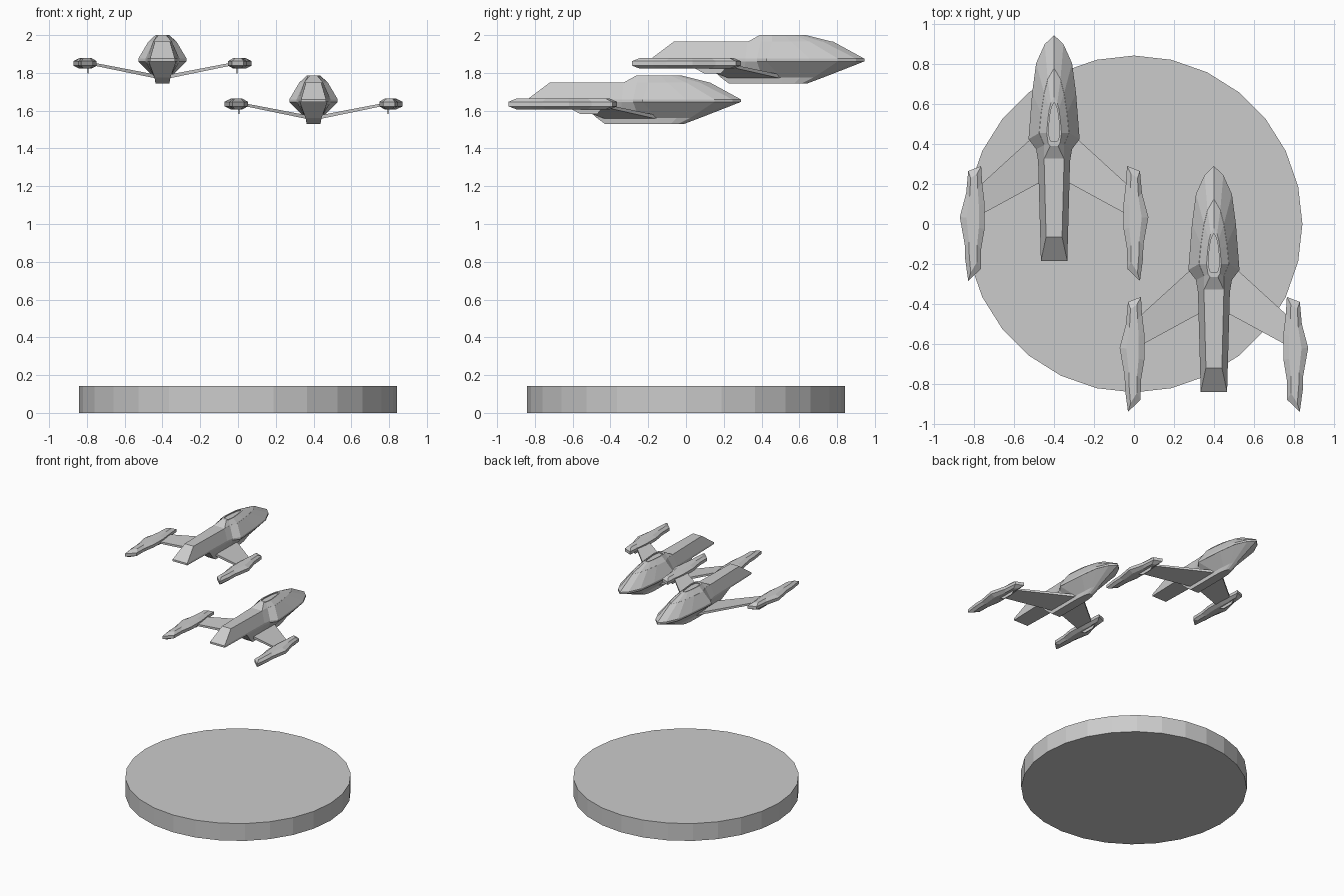
import bpy
import bmesh
from math import pi
from mathutils import Matrix

# Remove the default cube only
cube = bpy.data.objects.get("Cube")
if cube:
    bpy.data.objects.remove(cube, do_unlink=True)

# One plain grey finish for everything
grey = bpy.data.materials.new("plain_grey")
grey.use_nodes = True
colour = (0.6, 0.6, 0.6, 1)
grey.diffuse_color = colour
grey.node_tree.nodes["Principled BSDF"].inputs["Base Color"].default_value = colour


def finish(name, bm):
    """Turn a bmesh into flat shaded mesh data."""
    bmesh.ops.recalc_face_normals(bm, faces=bm.faces[:])
    mesh = bpy.data.meshes.new(name)
    bm.to_mesh(mesh)
    bm.free()
    mesh.materials.append(grey)
    return mesh


def place(name, mesh, location=(0, 0, 0)):
    obj = bpy.data.objects.new(name, mesh)
    obj.location = location
    bpy.context.collection.objects.link(obj)
    return obj


def loft(name, rings):
    """Skin a stack of closed rings of 3D points and cap both ends."""
    bm = bmesh.new()
    loops = [[bm.verts.new(point) for point in ring] for ring in rings]
    count = len(loops[0])
    for low, high in zip(loops, loops[1:]):
        for i in range(count):
            j = (i + 1) % count
            bm.faces.new((low[i], low[j], high[j], high[i]))
    bm.faces.new(loops[0][::-1])
    bm.faces.new(loops[-1])
    return finish(name, bm)


def symmetric(half, z):
    """Mirror a half outline that starts on the centre line."""
    right = [(-x, y, z) for x, y in reversed(half[1:])]
    return [(x, y, z) for x, y in half] + right


def shrink(outline, centre, sx, sy):
    cx, cy = centre
    return [(cx + (x - cx) * sx, cy + (y - cy) * sy) for x, y in outline]


def level(outline, z, side):
    return [(x * side, y, z) for x, y in outline]


# Half outlines of the ship body, nose to tail
waterline = [(0, .29), (.047, .245), (.09, .15), (.11, 0), (.128, -.23),
             (.09, -.28), (.08, -.34), (.066, -.84)]
deck = [(0, .125), (.032, .07), (.05, 0), (.065, -.1), (.075, -.2),
        (.05, -.26), (.05, -.33), (.04, -.72)]
canopy_top = [(0, -.02), (.016, -.05), (.024, -.08), (.031, -.13),
              (.037, -.2), (.03, -.25), (.02, -.265)]
keel_side = [(0, .07), (.02, .05), (.03, .02), (.036, -.05), (.042, -.15),
             (.042, -.25), (.042, -.35), (.042, -.47)]
keel_base = [(0, -.01), (.015, -.02), (.025, -.04), (.033, -.08),
             (.037, -.15), (.037, -.25), (.037, -.35), (.037, -.43)]
pod_outline = [(.365, -.365), (.43, -.39), (.44, -.5), (.472, -.62),
               (.447, -.76), (.445, -.83), (.43, -.94), (.367, -.88),
               (.365, -.78), (.348, -.68), (.348, -.55), (.36, -.45)]

parts = {}

# Hull with its long tail
parts["hull"] = loft("hull", [symmetric(waterline, 1.645),
                              symmetric(waterline, 1.66),
                              symmetric(deck, 1.75)])

# Keel tapering down from the hull
keel_top = waterline[:-1] + [(.073, -.56)]
parts["keel"] = loft("keel", [symmetric(keel_base, 1.53),
                              symmetric(keel_side, 1.56),
                              symmetric(keel_top, 1.646)])

# Canopy with a shallow oval recess on top
recess = shrink(canopy_top, (0, -.15), .75, .8)
parts["canopy"] = loft("canopy", [symmetric(deck[:-1], 1.749),
                                  symmetric(canopy_top, 1.785),
                                  symmetric(recess, 1.785),
                                  symmetric(recess, 1.777)])

# Wings, engine pods and pod fins on each side
for label, side in (("left", 1), ("right", -1)):
    root = [(side * .03, y, z) for y, z in
            ((-.15, 1.555), (-.425, 1.555), (-.425, 1.575), (-.15, 1.575))]
    tip = [(side * .37, y, z) for y, z in
           ((-.46, 1.625), (-.61, 1.625), (-.61, 1.64), (-.46, 1.64))]
    parts[label + "_wing"] = loft(label + "_wing", [root, tip])

    flat = shrink(pod_outline, (.405, -.64), .5, .86)
    parts[label + "_pod"] = loft(label + "_pod", [
        level(flat, 1.607, side), level(pod_outline, 1.623, side),
        level(pod_outline, 1.647, side), level(flat, 1.664, side)])

    fin = [(-.44, 1.615), (-.62, 1.615), (-.56, 1.583), (-.47, 1.583)]
    parts[label + "_fin"] = loft(label + "_fin", [
        [(side * x, y, z) for y, z in fin] for x in (.392, .398)])

# Two ships share the same part meshes
for ship, spot in (("front_ship", (.4, 0, 0)), ("rear_ship", (-.4, .655, .215))):
    for part, mesh in parts.items():
        place(ship + "_" + part, mesh, spot)

# Round base disc
thickness = .143
bm = bmesh.new()
bmesh.ops.create_cone(bm, cap_ends=True, segments=28, radius1=.843,
                      radius2=.843, depth=thickness,
                      matrix=Matrix.Translation((0, 0, thickness / 2))
                      @ Matrix.Rotation(pi / 2, 4, "Z"))
place("base_disc", finish("base_disc", bm))
